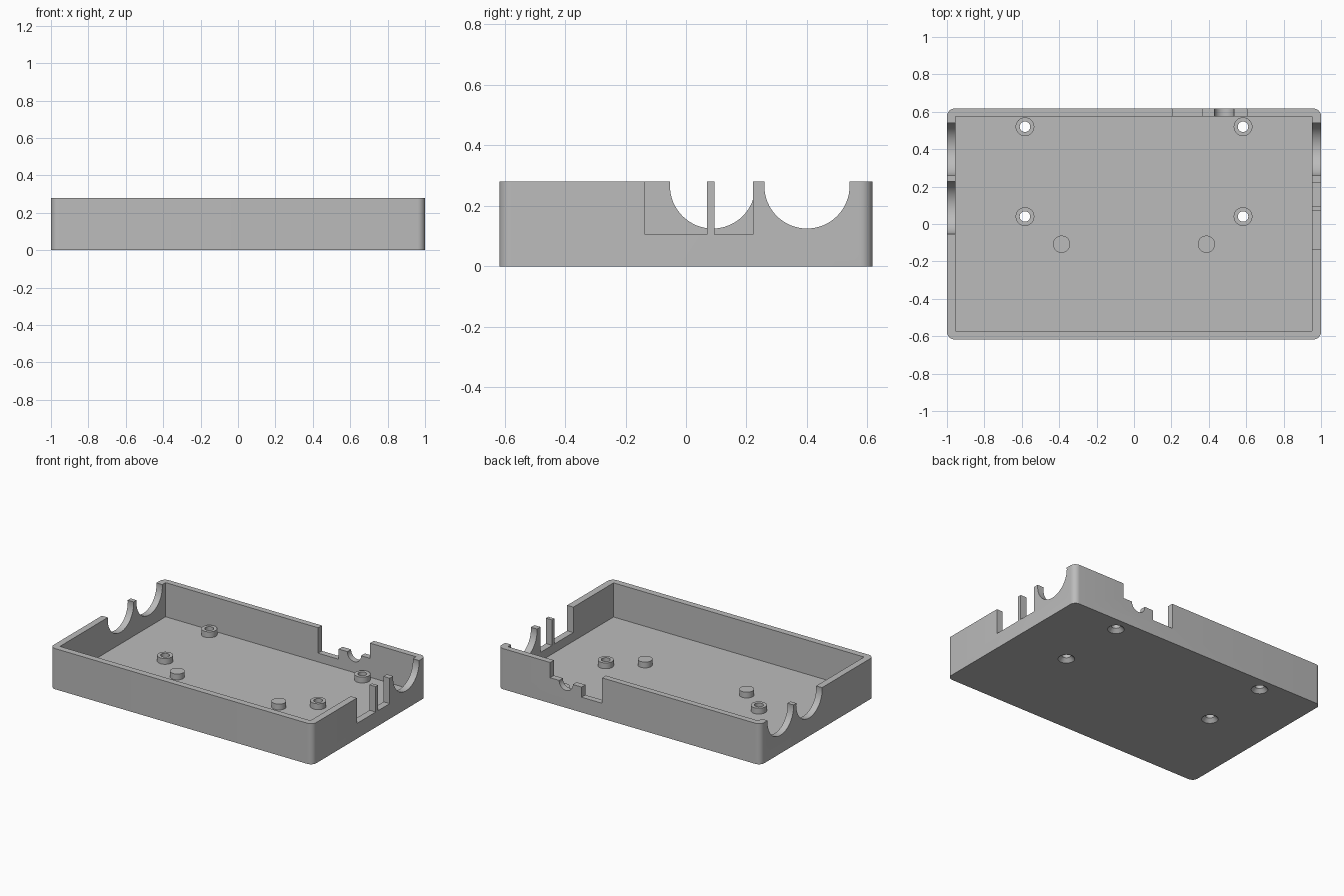
import bpy, bmesh
from math import pi
from mathutils import Matrix, Vector

if "Cube" in bpy.data.objects:
    bpy.data.objects.remove(bpy.data.objects["Cube"], do_unlink=True)

HX, HY, H = 1.0, 0.617, 0.28      # half width, half depth, height
FLOOR, SILL = 0.045, 0.105        # floor top, bottom of the square ports

grey = bpy.data.materials.new("plain_grey")
grey.use_nodes = True
grey.diffuse_color = (0.5, 0.5, 0.5, 1)
grey.node_tree.nodes["Principled BSDF"].inputs["Base Color"].default_value = grey.diffuse_color


def add_object(name, bm):
    mesh = bpy.data.meshes.new(name)
    bm.to_mesh(mesh)
    bm.free()
    mesh.materials.append(grey)
    ob = bpy.data.objects.new(name, mesh)
    bpy.context.collection.objects.link(ob)
    return ob


def box(name, x0, x1, y0, y1, z0, z1, corner=0):
    bm = bmesh.new()
    size = Matrix.Diagonal((x1 - x0, y1 - y0, z1 - z0, 1))
    mid = Matrix.Translation(((x0 + x1) / 2, (y0 + y1) / 2, (z0 + z1) / 2))
    bmesh.ops.create_cube(bm, size=1, matrix=mid @ size)
    if corner:
        upright = [e for e in bm.edges if abs(e.verts[0].co.z - e.verts[1].co.z) > 0.1]
        bmesh.ops.bevel(bm, geom=upright, offset=corner, segments=8, profile=0.5, affect='EDGES')
    return add_object(name, bm)


def cylinder(name, centre, r1, r2, depth, axis='Z', sides=48):
    turn = {'X': Matrix.Rotation(pi / 2, 4, 'Y'), 'Y': Matrix.Rotation(pi / 2, 4, 'X'), 'Z': Matrix()}[axis]
    bm = bmesh.new()
    bmesh.ops.create_cone(bm, cap_ends=True, segments=sides, radius1=r1, radius2=r2, depth=depth,
                          matrix=Matrix.Translation(Vector(centre)) @ turn)
    return add_object(name, bm)


def combine(ob, tool, operation):
    mod = ob.modifiers.new("cut", 'BOOLEAN')
    mod.operation, mod.solver, mod.object = operation, 'EXACT', tool
    with bpy.context.temp_override(object=ob, active_object=ob, selected_objects=[ob]):
        bpy.ops.object.modifier_apply(modifier=mod.name)
    bpy.data.objects.remove(tool, do_unlink=True)


# Tray shell with rounded upright corners
tray = box("case_tray", -HX, HX, -HY, HY, 0, H, corner=0.04)
combine(tray, box("cavity", -0.955, 0.953, -0.573, 0.576, FLOOR, 1), 'DIFFERENCE')

# Round ports in the end walls
for side, y in ((-1, 0.4), (-1, 0.088), (1, 0.4)):
    combine(tray, cylinder("round_port", (side, y, 0.266), 0.141, 0.141, 0.3, 'X', 64), 'DIFFERENCE')

# Square ports in the left end wall
for y0, y1 in ((-0.135, 0.07), (0.095, 0.222)):
    combine(tray, box("square_port", 0.9, 1.1, y0, y1, SILL, 1), 'DIFFERENCE')

# Stepped port in the back wall with a small round notch
combine(tray, box("back_port", 0.207, 0.363, 0.5, 0.7, SILL, 1), 'DIFFERENCE')
combine(tray, box("back_step", 0.36, 0.603, 0.5, 0.7, 0.175, 1), 'DIFFERENCE')
combine(tray, cylinder("back_notch", (0.482, 0.6, 0.172), 0.052, 0.052, 0.2, 'Y'), 'DIFFERENCE')

# Screw bosses with through holes and countersinks
for x in (-0.583, 0.583):
    for y in (0.04, 0.52):
        combine(tray, cylinder("boss", (x, y, 0.06), 0.05, 0.05, 0.05), 'UNION')
        combine(tray, cylinder("screw_hole", (x, y, 0.05), 0.028, 0.028, 0.3), 'DIFFERENCE')
        combine(tray, cylinder("countersink", (x, y, 0.01), 0.062, 0.022, 0.04), 'DIFFERENCE')

# Solid support pins
for x in (-0.387, 0.387):
    combine(tray, cylinder("support_pin", (x, -0.108, 0.06), 0.046, 0.046, 0.05), 'UNION')

for ob in bpy.context.selected_objects:
    ob.select_set(False)
tray.select_set(True)
bpy.context.view_layer.objects.active = tray
bpy.ops.object.shade_smooth_by_angle(angle=pi / 6)
